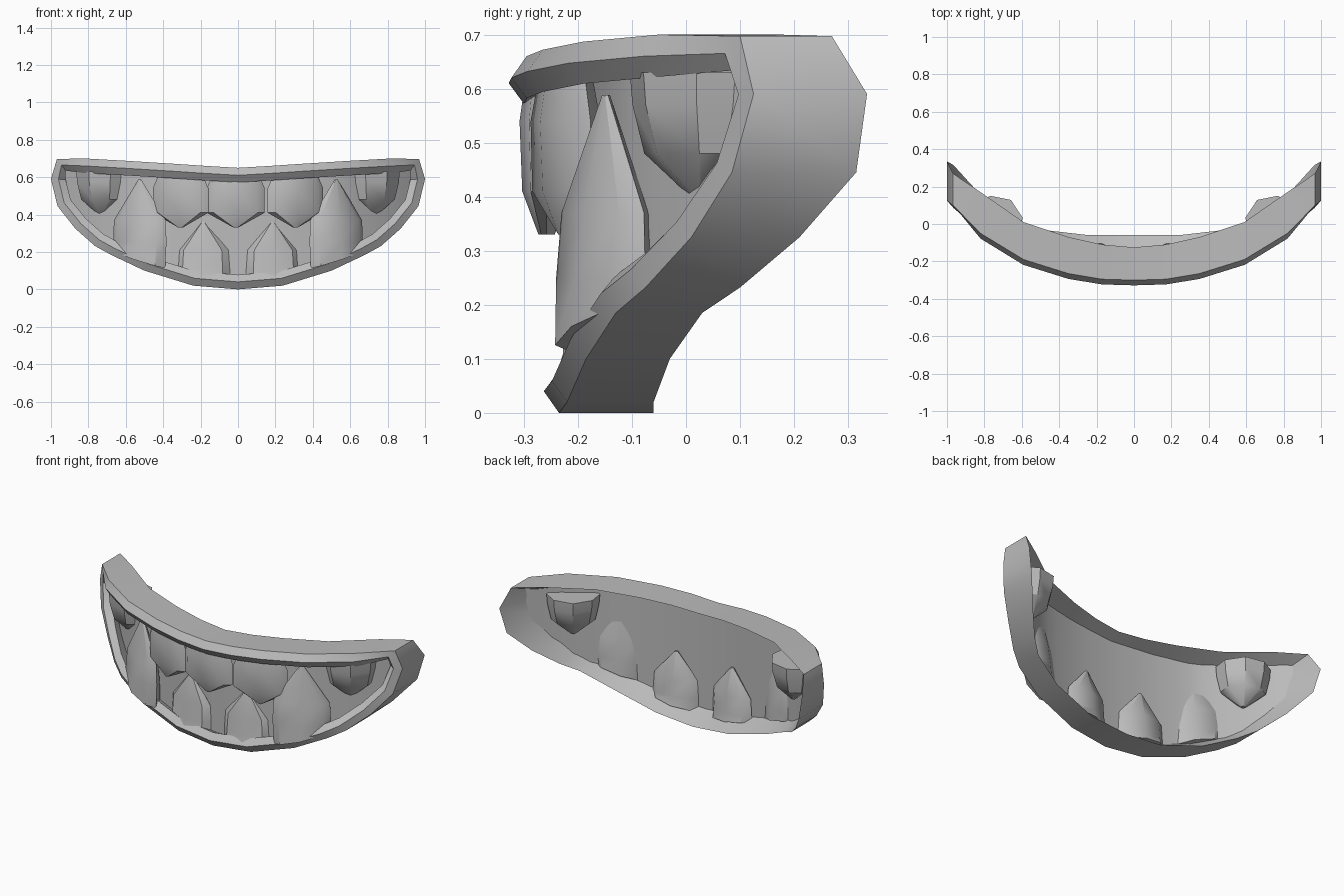
import bpy, bmesh, math
from mathutils import Vector, Matrix

if "Cube" in bpy.data.objects:
    bpy.data.objects.remove(bpy.data.objects["Cube"])

grey = bpy.data.materials.new("mid_grey")
grey.diffuse_color = (0.5, 0.5, 0.5, 1)
grey.use_nodes = True
grey.node_tree.nodes["Principled BSDF"].inputs["Base Color"].default_value = grey.diffuse_color


def finish(bm, name, angle=30):
    bmesh.ops.recalc_face_normals(bm, faces=bm.faces)
    me = bpy.data.meshes.new(name)
    bm.to_mesh(me)
    bm.free()
    me.materials.append(grey)
    ob = bpy.data.objects.new(name, me)
    bpy.context.collection.objects.link(ob)
    bpy.ops.object.select_all(action='DESELECT')
    ob.select_set(True)
    bpy.context.view_layer.objects.active = ob
    bpy.ops.object.shade_smooth_by_angle(angle=math.radians(angle))
    return ob


def bridge(bm, rings, closed):
    """Quads between neighbouring vertex rings."""
    pairs = list(zip(rings, rings[1:] + rings[:1]))
    for a, b in pairs if closed else pairs[:-1]:
        n = len(a)
        for i in range(n):
            bm.faces.new((a[i], a[(i + 1) % n], b[(i + 1) % n], b[i]))


# Lip outline, right half from bottom centre to top centre: x, z, front y, back y
lower = [(0, 0, -.235, -.06), (.24, .02, -.22, -.06), (.50, .10, -.185, -.03),
         (.68, .185, -.13, .03), (.765, .232, -.075, .10), (.87, .325, .01, .21),
         (.965, .445, .085, .315)]
corner = [(1, .59, .125, .335)]
upper = [(.968, .697, .10, .27), (.82, .70, -.05, .17), (.59, .687, -.19, .01),
         (.35, .672, -.265, -.07), (.17, .66, -.295, -.11), (0, .65, -.30, -.125)]
half = lower + corner + upper
loop = half + [(-x, z, f, b) for x, z, f, b in half[-2:0:-1]]

# Lip: wedge section swept around the outline, sharp at the back
bm = bmesh.new()
rings = []
for i, (x, z, f, b) in enumerate(loop):
    p, q = loop[i - 1], loop[(i + 1) % len(loop)]
    t0 = Vector((x - p[0], z - p[1])).normalized()
    t1 = Vector((q[0] - x, q[1] - z)).normalized()
    t = (t0 + t1).normalized()
    n = Vector((-t.y, t.x))  # points into the opening

    def at(inset, y):
        return bm.verts.new((x + n.x * inset, y, z + n.y * inset))
    rings.append([at(0, b), at(0, f), at(.04, f - .028), at(.078, f)])
bridge(bm, rings, True)
finish(bm, "lip", 38)


# Mouth backing: curved sheet between the lower and upper lip
def lerp(points, x, col):
    pts = sorted(points)
    for a, b in zip(pts, pts[1:]):
        if x <= b[0]:
            return a[col] + (b[col] - a[col]) * (x - a[0]) / (b[0] - a[0])
    return pts[-1][col]


curve = [(0, -.188), (.2, -.18), (.35, -.16), (.53, -.12), (.68, -.035),
         (.82, .06), (.96, .19)]
bm = bmesh.new()
rows = []
for x in [k * .08 for k in range(-12, 13)]:
    y = lerp(curve, abs(x), 1)
    lo = lerp(lower + corner, abs(x), 1) + .03
    hi = lerp(upper, abs(x), 1) - .03
    rows.append([bm.verts.new((x, y, lo)), bm.verts.new((x, y, hi))])
for a, b in zip(rows, rows[1:]):
    bm.faces.new((a[0], b[0], b[1], a[1]))
finish(bm, "mouth_backing", 40)

# Tooth: octagonal sections tapering to a tip; rows are half width, half depth, z
SECTION = [(-1, 0), (-.76, -.65), (0, -1), (.76, -.65),
           (1, 0), (.72, .65), (0, 1), (-.72, .65)]


def tooth(name, x, y, yaw, rows, tilt=0):
    """tilt slopes the root section along the tooth's width."""
    bm = bmesh.new()
    rings = [[bm.verts.new((u * w, v * d, z + (tilt * u * w if k == 0 else 0)))
              for u, v in SECTION] for k, (w, d, z) in enumerate(rows)]
    bridge(bm, rings, False)
    bm.faces.new(rings[0])
    bm.faces.new(rings[-1])
    bm.transform(Matrix.Translation((x, y, 0)) @ Matrix.Rotation(math.radians(yaw), 4, 'Z'))
    finish(bm, name, 35)


incisor = [(.125, .04, .61), (.155, .05, .54), (.155, .045, .41), (.012, .015, .33)]
molar = [(.145, .125, .63), (.14, .12, .57), (.12, .095, .48), (.012, .012, .395)]
fang = [(.152, .072, .16), (.16, .064, .25), (.155, .05, .37), (.008, .008, .588)]
small = [(.142, .07, .06), (.142, .055, .11), (.135, .05, .21), (.008, .012, .36)]

tooth("upper_middle_tooth", -.012, -.258, 0, incisor)
for side, s in (("right", 1), ("left", -1)):
    tooth("upper_incisor_" + side, s * .307, -.222, s * 17, incisor)
    tooth("upper_molar_" + side, s * .728, .025, s * 34, molar)
    tooth("lower_fang_" + side, s * .525, -.148, s * 27, fang, s * .3)
    tooth("lower_incisor_" + side, s * .185, -.173, s * 7, small, s * .15)
